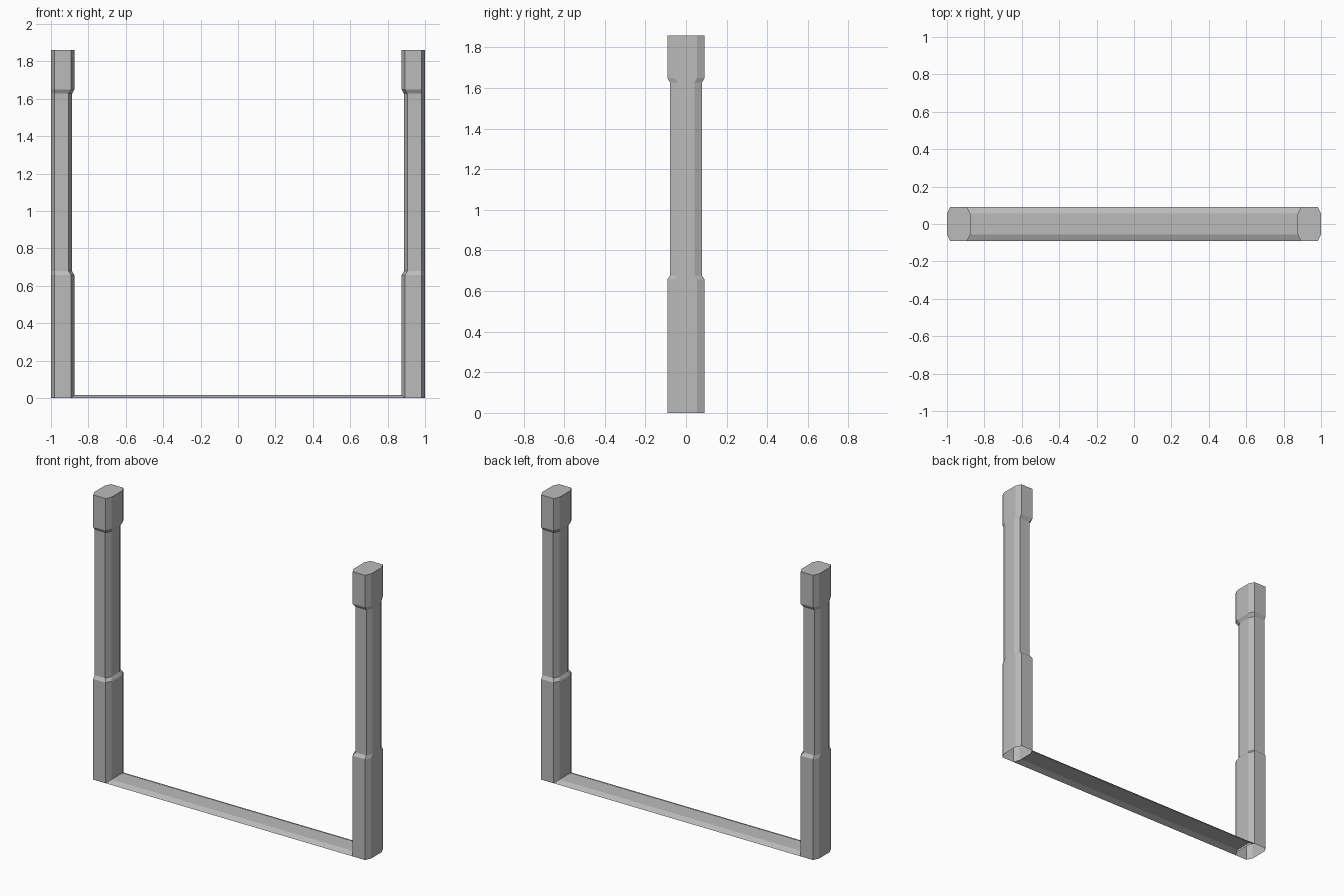
import bpy
import bmesh

cube = bpy.data.objects.get("Cube")
if cube:
    bpy.data.objects.remove(cube, do_unlink=True)

# One plain grey for the whole frame
grey = bpy.data.materials.new("frame grey")
grey.use_nodes = True
colour = (0.5, 0.5, 0.5, 1)
grey.diffuse_color = colour
grey.node_tree.nodes["Principled BSDF"].inputs["Base Color"].default_value = colour

OUTER, BEVEL = 1.0, 0.018
WIDE = (0.875, 0.092, 0.055)    # inner x, half depth, half depth of side face
NARROW = (0.887, 0.078, 0.041)


def finish(name, bm):
    mesh = bpy.data.meshes.new(name)
    bm.to_mesh(mesh)
    bm.free()
    mesh.materials.append(grey)
    obj = bpy.data.objects.new(name, mesh)
    bpy.context.collection.objects.link(obj)


def ring(bm, section, z, side):
    """Bevelled rectangle, flush with the outer side of the frame."""
    inner, depth, flat = section
    half = [(OUTER, flat), (OUTER - BEVEL, depth),
            (inner + BEVEL, depth), (inner, flat)]
    outline = half + [(x, -y) for x, y in reversed(half)]
    return [bm.verts.new((side * x, y, z)) for x, y in outline]


def post(name, side):
    """Stack of sections with a closed top and an open foot."""
    bm = bmesh.new()
    levels = [(WIDE, 0), (WIDE, 0.657), (NARROW, 0.678),
              (NARROW, 1.627), (WIDE, 1.65), (WIDE, 1.86)]
    rings = [ring(bm, section, z, side) for section, z in levels]
    for low, high in zip(rings, rings[1:]):
        for i in range(len(low)):
            j = (i + 1) % len(low)
            bm.faces.new((low[i], low[j], high[j], high[i]))
    bm.faces.new(rings[-1])
    if side < 0:
        bmesh.ops.reverse_faces(bm, faces=bm.faces)
    finish(name, bm)


def threshold():
    """Thin floor strip with sloping long edges, open underneath."""
    bm = bmesh.new()
    inner, depth, flat = WIDE
    profile = [(-depth, 0), (-flat, 0.015), (flat, 0.015), (depth, 0)]
    # the strip meets the bevelled inner corner of each post
    reach = {depth: inner + BEVEL, flat: inner}
    rows = [[bm.verts.new((s * reach[abs(y)], y, z)) for s in (-1, 1)]
            for y, z in profile]
    for a, b in zip(rows, rows[1:]):
        bm.faces.new((a[0], a[1], b[1], b[0]))
    finish("threshold", bm)


post("left_post", 1)
post("right_post", -1)
threshold()
